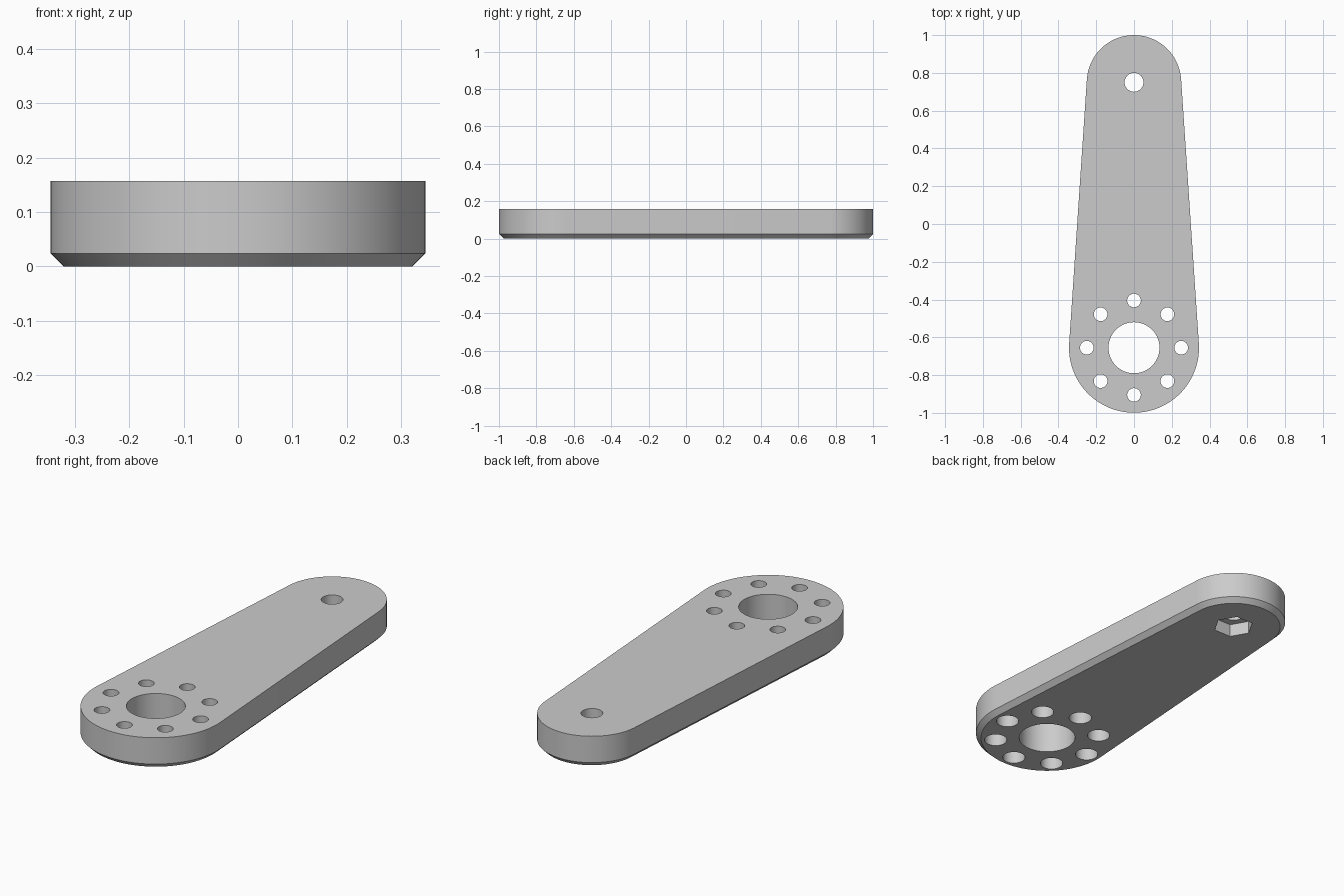
import bpy, bmesh
from math import sin, cos, pi, asin

if "Cube" in bpy.data.objects:
    bpy.data.objects.remove(bpy.data.objects["Cube"], do_unlink=True)

BIG_Y, BIG_R = -0.655, 0.344      # hub end
TIP_Y, TIP_R = 0.75, 0.25         # tip end
TOP, CHAMFER = 0.157, 0.024
ARC = 64

grey = bpy.data.materials.new("light grey")
grey.use_nodes = True
grey.diffuse_color = (0.6, 0.6, 0.6, 1)
grey.node_tree.nodes["Principled BSDF"].inputs["Base Color"].default_value = (0.6, 0.6, 0.6, 1)


def loft(name, sections):
    """Solid through a stack of (outline, z) sections with equal point counts."""
    bm = bmesh.new()
    rings = [[bm.verts.new((x, y, z)) for x, y in outline] for outline, z in sections]
    for low, high in zip(rings, rings[1:]):
        for i in range(len(low)):
            j = (i + 1) % len(low)
            bm.faces.new((low[i], low[j], high[j], high[i]))
    bm.faces.new(rings[0][::-1])
    bm.faces.new(rings[-1])
    mesh = bpy.data.meshes.new(name)
    bm.to_mesh(mesh)
    bm.free()
    mesh.materials.append(grey)
    obj = bpy.data.objects.new(name, mesh)
    bpy.context.collection.objects.link(obj)
    return obj


def circle(x, y, r, sides=48):
    return [(x + r * cos(2 * pi * i / sides), y + r * sin(2 * pi * i / sides)) for i in range(sides)]


def arm_outline(inset):
    """Two arcs joined by their common tangents."""
    tilt = asin((BIG_R - TIP_R) / (TIP_Y - BIG_Y))
    points = []
    for cy, r, start, end in ((TIP_Y, TIP_R, tilt, pi - tilt),
                              (BIG_Y, BIG_R, pi - tilt, 2 * pi + tilt)):
        for i in range(ARC + 1):
            a = start + (end - start) * i / ARC
            points.append(((r - inset) * cos(a), cy + (r - inset) * sin(a)))
    return points


# Tapered arm with a chamfered underside
arm = loft("lever_arm", [(arm_outline(CHAMFER), 0), (arm_outline(0), CHAMFER), (arm_outline(0), TOP)])

# Hub bore, tip bolt hole and hexagonal nut pocket
LOW, HIGH = -0.1, TOP + 0.1
hub = circle(0, BIG_Y, 0.135, 96)
bolt = circle(0, TIP_Y, 0.05)
nut = circle(0, TIP_Y, 0.096, 6)
cutters = [loft("hub_bore_cutter", [(hub, LOW), (hub, HIGH)]),
           loft("nut_pocket_cutter", [(nut, LOW), (nut, 0.065)]),
           loft("bolt_hole_cutter", [(bolt, LOW), (bolt, HIGH)])]

# Ring of eight screw holes, counterbored from below
for k in range(8):
    x, y = 0.25 * cos(k * pi / 4), BIG_Y + 0.25 * sin(k * pi / 4)
    head, shank = circle(x, y, 0.054), circle(x, y, 0.036)
    cutters.append(loft("screw_hole_cutter",
                        [(head, LOW), (head, 0.095), (shank, 0.095), (shank, HIGH)]))

# Cut every hole, then discard the cutters
bpy.ops.object.select_all(action='DESELECT')
arm.select_set(True)
bpy.context.view_layer.objects.active = arm
for cutter in cutters:
    mod = arm.modifiers.new("hole", 'BOOLEAN')
    mod.operation = 'DIFFERENCE'
    mod.solver = 'EXACT'
    mod.object = cutter
    bpy.ops.object.modifier_apply(modifier=mod.name)
    bpy.data.objects.remove(cutter, do_unlink=True)

bpy.ops.object.shade_smooth_by_angle(angle=pi / 6)
